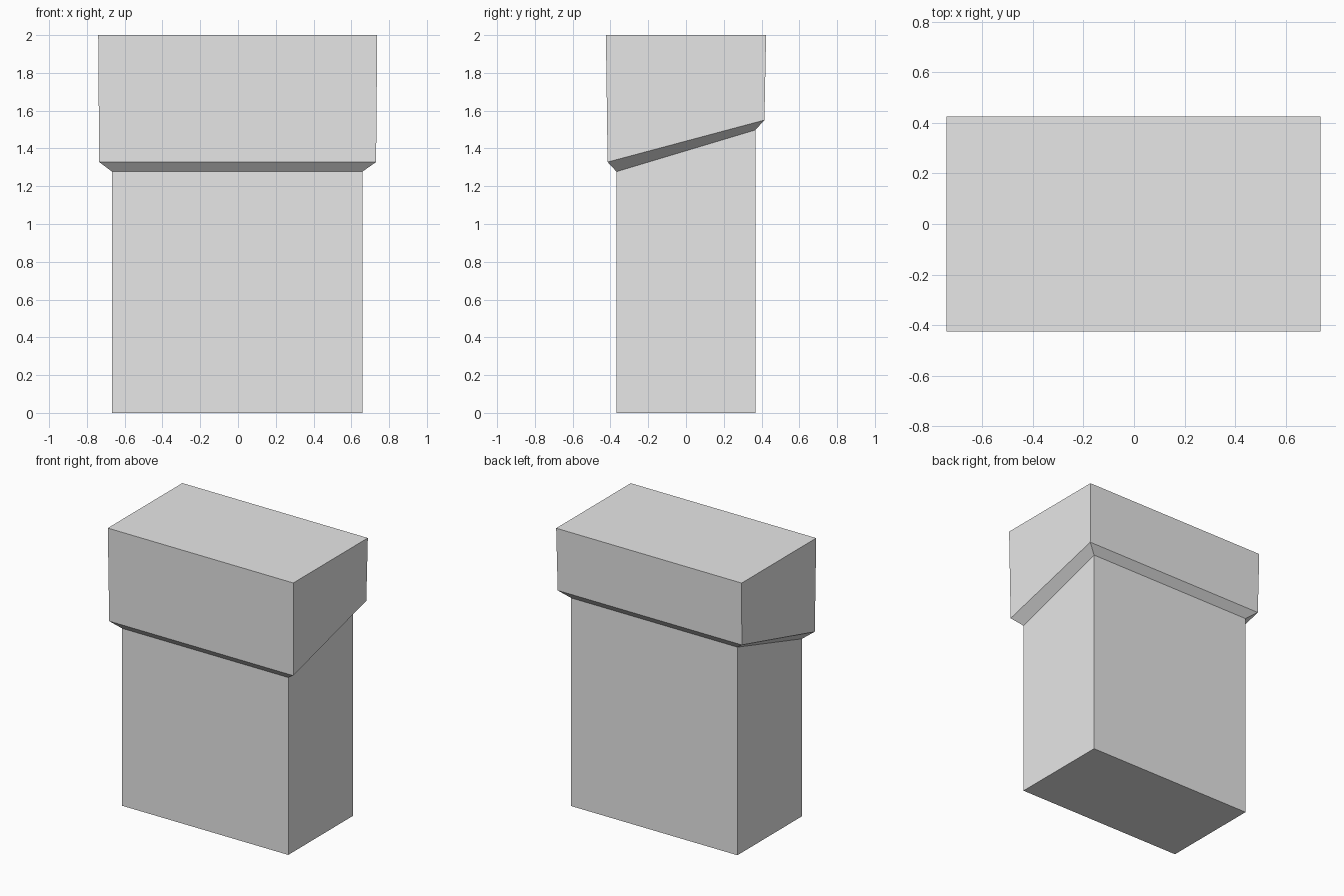
import bpy, bmesh

cube = bpy.data.objects.get("Cube")
if cube:
    bpy.data.objects.remove(cube, do_unlink=True)

# Plain light grey
grey = bpy.data.materials.new("light_grey")
grey.use_nodes = True
colour = (0.8, 0.8, 0.8, 1)
grey.diffuse_color = colour
grey.node_tree.nodes["Principled BSDF"].inputs["Base Color"].default_value = colour


def ring(bm, x0, x1, y, z_front, z_back):
    """Rectangular loop whose front and back edges may differ in height."""
    return [bm.verts.new(p) for p in (
        (x0, -y, z_front), (x1, -y, z_front), (x1, y, z_back), (x0, y, z_back))]


# Shaft, slanted flare and head, lofted as one closed shell
bm = bmesh.new()
rings = [
    ring(bm, -0.667, 0.658, 0.368, 0, 0),
    ring(bm, -0.667, 0.658, 0.368, 1.277, 1.498),
    ring(bm, -0.735, 0.731, 0.415, 1.328, 1.55),
    ring(bm, -0.74, 0.737, 0.424, 2, 2),
]
for low, high in zip(rings, rings[1:]):
    for i in range(4):
        j = (i + 1) % 4
        bm.faces.new((low[i], low[j], high[j], high[i]))
bm.faces.new(rings[0][::-1])
bm.faces.new(rings[-1])
bmesh.ops.recalc_face_normals(bm, faces=bm.faces)

mesh = bpy.data.meshes.new("flared_pillar")
bm.to_mesh(mesh)
bm.free()
mesh.materials.append(grey)
pillar = bpy.data.objects.new("flared_pillar", mesh)
bpy.context.collection.objects.link(pillar)
